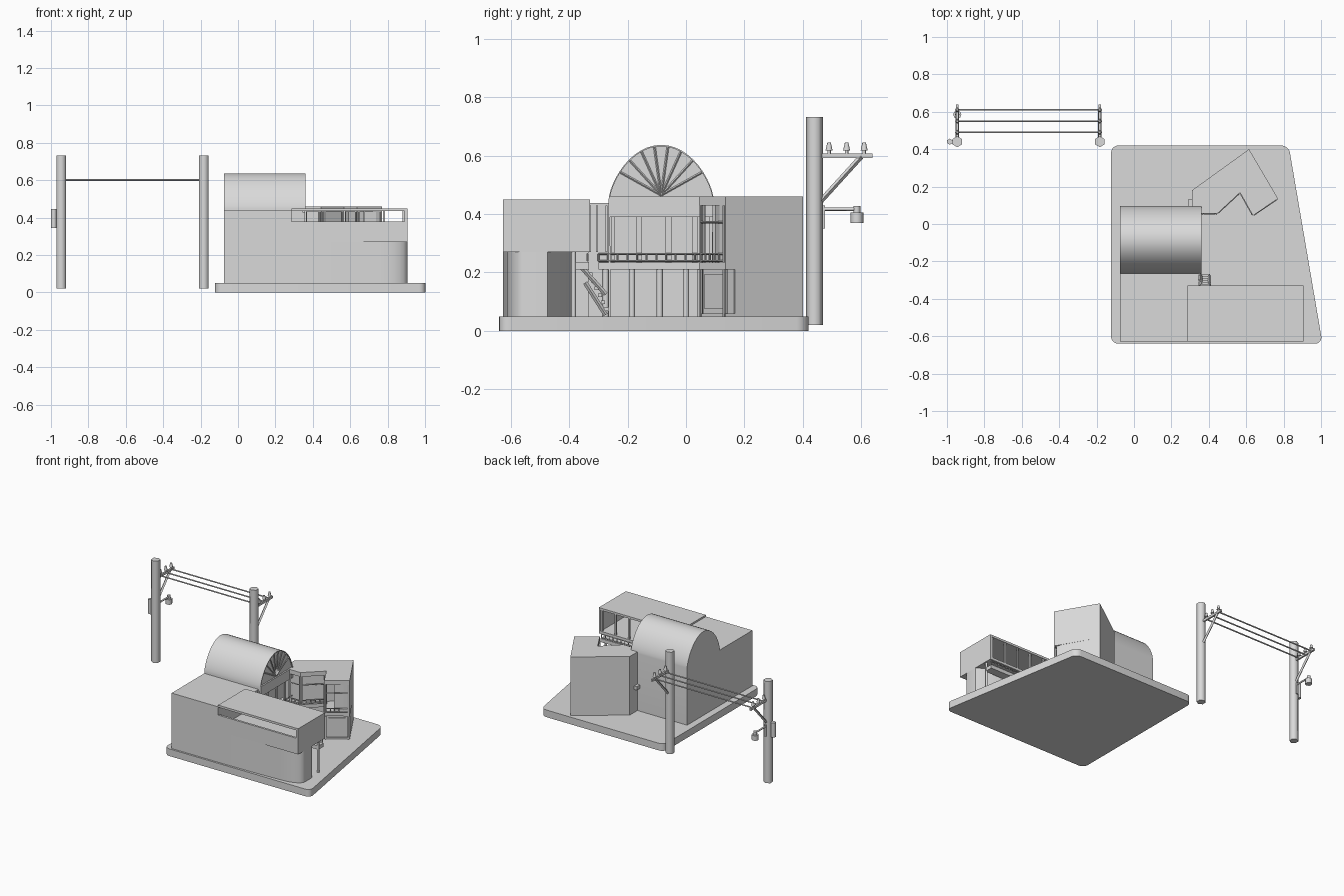
import bpy, bmesh, math
from mathutils import Vector

if "Cube" in bpy.data.objects:
    bpy.data.objects.remove(bpy.data.objects["Cube"])

grey = bpy.data.materials.new("light grey")
grey.use_nodes = True
GREY = (0.7, 0.7, 0.7, 1)
grey.diffuse_color = GREY
grey.node_tree.nodes["Principled BSDF"].inputs["Base Color"].default_value = GREY


def finish(name, bm, smooth=0):
    bmesh.ops.recalc_face_normals(bm, faces=bm.faces)
    mesh = bpy.data.meshes.new(name)
    bm.to_mesh(mesh)
    bm.free()
    mesh.materials.append(grey)
    ob = bpy.data.objects.new(name, mesh)
    bpy.context.collection.objects.link(ob)
    if smooth:
        bpy.ops.object.select_all(action='DESELECT')
        ob.select_set(True)
        bpy.context.view_layer.objects.active = ob
        bpy.ops.object.shade_smooth_by_angle(angle=math.radians(smooth))
    return ob


def prism(name, pts, a, b, axis='z', smooth=0, bevel=0):
    """Extrude a flat outline from a to b along an axis."""
    place = {'z': lambda u, v, t: (u, v, t), 'x': lambda u, v, t: (t, u, v)}[axis]
    bm = bmesh.new()
    low = [bm.verts.new(place(u, v, a)) for u, v in pts]
    top = [bm.verts.new(place(u, v, b)) for u, v in pts]
    bm.faces.new(low)
    bm.faces.new(top)
    n = len(pts)
    sides = []
    for i in range(n):
        j = (i + 1) % n
        bm.faces.new((low[i], low[j], top[j], top[i]))
        sides.append(bm.edges.get((low[i], top[i])))
    if bevel:
        bmesh.ops.bevel(bm, geom=sides, offset=bevel, segments=5, profile=0.5, affect='EDGES')
    return finish(name, bm, smooth)


def box(name, x0, x1, y0, y1, z0, z1):
    return prism(name, [(x0, y0), (x1, y0), (x1, y1), (x0, y1)], z0, z1)


def bar(name, p, q, r, sides=4, r2=None):
    """Straight bar, pole or cone between two points."""
    p, q = Vector(p), Vector(q)
    bm = bmesh.new()
    bmesh.ops.create_cone(bm, cap_ends=True, segments=sides, radius1=r,
                          radius2=r if r2 is None else r2, depth=(q - p).length)
    turn = (q - p).to_track_quat('Z', 'Y')
    bmesh.ops.rotate(bm, verts=bm.verts, cent=(0, 0, 0), matrix=turn.to_matrix())
    bmesh.ops.translate(bm, verts=bm.verts, vec=(p + q) / 2)
    return finish(name, bm, 65 if sides > 4 else 0)


def railing(name, p, q, z0, z1, step=0.03, r=0.0035):
    """Top and bottom rails with uprights between them."""
    p, q = Vector(p), Vector(q)
    for z in (z0, z1):
        bar(name + "_rail", (*p, z), (*q, z), r)
    n = max(1, round((q - p).length / step))
    for i in range(n + 1):
        s = p.lerp(q, i / n)
        bar(name + "_upright", (*s, z0), (*s, z1), r)


# Ground slab
prism("ground_slab", [(-.123, -.64), (1.008, -.64), (.827, .42), (-.123, .42)],
      0, .05, smooth=35, bevel=.04)

# Front building: tall block, curved ground floor, overhanging upper wing
FRONT, REAR = -.627, -.328
box("front_block", -.075, .285, FRONT, -.265, .05, .438)
box("link_block", .285, .345, -.335, -.265, .05, .438)
for y in (-.33, -.305, -.272):
    box("link_window_post", .345, .355, y - .004, y + .004, .27, .43)
# The ground floor bows back from the front wall, then turns a rounded corner
bow = [(.285 + .475 * i / 4, FRONT + .012 * (i / 4) ** 2) for i in range(5)]
corner = [(.76 + .145 * math.sin(t), FRONT + .012 + .06 * (1 - math.cos(t)))
          for t in (math.pi / 2 * i / 6 for i in range(1, 7))]
prism("curved_ground_floor", [(.285, -.39)] + bow + corner + [(.905, -.475), (.77, -.39)],
      .05, .27, smooth=35)
box("wing_floor", .285, .905, FRONT, REAR, .27, .288)
box("wing_roof", .285, .905, FRONT, REAR, .435, .45)
box("wing_front_wall", .285, .905, FRONT, FRONT + .015, .288, .38)
box("wing_end_wall", .89, .905, FRONT + .015, REAR, .288, .435)
box("wing_front_corner", .89, .905, FRONT, FRONT + .015, .38, .435)
for i in range(6):
    x = .36 + i * .105
    box("wing_window_post", x - .005, x + .005, REAR - .015, REAR - .003, .288, .435)

# Covered walkway under the back of the wing
box("walkway_floor", .285, .895, -.39, -.332, .21, .235)
railing("walkway", (.41, -.337), (.89, -.337), .24, .264, .03)
bar("walkway_column", (.89, -.385, .05), (.89, -.385, .27), .008, 8)

# Barrel-vaulted hall
CY, SPRING = -.085, .45


def vault(w, h):
    out = []
    for i in range(25):
        t = math.pi * i / 24
        out.append((CY - w * math.cos(t), SPRING + h * max(math.sin(t), 0) ** 1.35))
    return out


outer, inner = vault(.18, .187), vault(.176, .182)
shell = [(CY - .18, .05)] + outer + [(CY + .18, .05)]
prism("hall_body", shell, -.075, .29, 'x', smooth=35)
rim = shell + [(CY + .172, .05)] + inner[::-1] + [(CY - .172, .05)]
prism("hall_front_rim", rim, .29, .36, 'x', smooth=35)
prism("fan_window_pane", inner, .29, .352, 'x')
for i in range(5, 20, 2):
    y, z = inner[i]
    bar("fan_window_bar", (.353, CY, .465), (.353, y, z), .004)
box("hall_lintel", .29, .362, CY - .178, CY + .178, .39, .46)
box("hall_balcony_floor", .29, .362, -.3, .13, .21, .235)
railing("hall_balcony", (.357, -.3), (.357, .13), .24, .264, .033)
for y in (-.25, -.165, -.155, -.065, -.055, .025, .035, .085):
    box("hall_window_post", .335, .345, y - .005, y + .005, .235, .39)
for y in (-.275, -.185, -.09, 0, .05):
    bar("hall_column", (.345, y, .05), (.345, y, .21), .011, 8)

# Stair down from the walkway, beside the hall
for i in range(6):
    y, z = -.335 + i * .011, .2 - i * .024
    box("stair_step", .355, .405, y, y + .014, z - .012, z)
for x in (.357, .403):
    bar("stair_rail", (x, -.355, .215), (x, -.275, .125), .008)
    bar("stair_stringer", (x, -.345, .165), (x, -.275, .055), .008)

# Angled rear building with a roof, floors, closed outer walls and an open court side
court = [(.77, .136), (.636, .045), (.567, .168), (.445, .055), (.36, .055)]
back = [(.36, .09), (.31, .09), (.31, .18), (.615, .4)]
outline = court + back
prism("rear_roof", outline, .43, .46)
prism("rear_floor", outline, .21, .235)
prism("rear_footing", outline, .05, .06)
inside = [(.672, .1), (.592, .225), (.43, .09)] + back
prism("rear_upper_core", [(.77, .136), (.737, .115)] + inside, .235, .43)
prism("rear_lower_core", [(.75, .167), (.72, .15)] + inside, .06, .21)
for p, q in zip(court, court[1:]):
    a, b = Vector(p), Vector(q)
    d = (b - a).normalized() * .012
    railing("rear_balcony", a + d, b - d, .24, .264, .03)
    bar("rear_window_head", (*(a + d), .372), (*(b - d), .372), .004)
    for f in (.06, .94):
        s = a.lerp(b, f)
        bar("rear_window_post", (*s, .235), (*s, .43), .005)
        bar("rear_column", (*s, .05), (*s, .21), .006)
# Ground-floor corner room with a panelled end
prism("rear_room", [(.757, .142), (.64, .06), (.615, .1), (.735, .185)], .06, .21)
prism("rear_room_panel", [(.745, .126), (.655, .063), (.652, .068), (.742, .131)], .075, .195)

# Utility poles with crossarms, braces, insulators and wires
POLES, WIRES = (-.945, -.183), (.49, .55, .61)
for x in POLES:
    bar("utility_pole", (x, .44, .02), (x, .44, .733), .029, 6)
    box("crossarm", x - .006, x + .006, .46, .638, .592, .608)
    bar("crossarm_brace", (x, .462, .445), (x, .6, .597), .009)
    for y in WIRES:
        bar("insulator_base", (x, y, .608), (x, y, .622), .006, 8)
        bar("insulator_cap", (x, y, .618), (x, y, .645), .012, 8, .006)
for y in WIRES:
    bar("wire", (POLES[0], y, .601), (POLES[1], y, .601), .005, 6)

# Street lamp and transformer on the outer pole
px = POLES[0]
bar("lamp_arm", (px, .46, .417), (px, .59, .417), .006, 6)
box("lamp_bracket", px - .006, px + .006, .464, .476, .35, .43)
bar("lamp_neck", (px, .585, .4), (px, .585, .428), .012, 8)
bar("lamp_shade", (px, .585, .37), (px, .585, .405), .022, 8)
bar("transformer", (px - .04, .44, .345), (px - .04, .44, .447), .016, 6)
